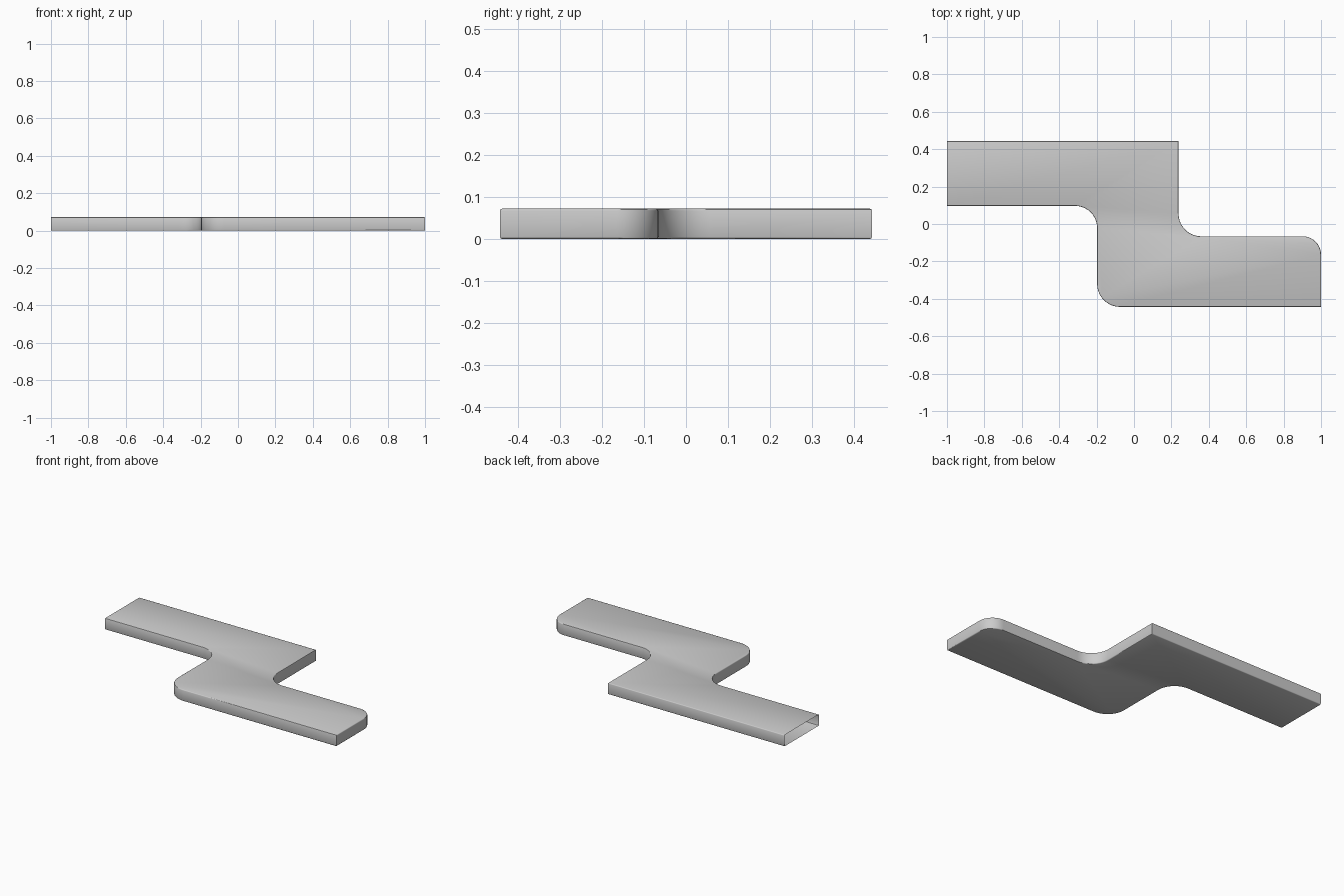
import bpy, bmesh
from math import sin, cos, pi

if "Cube" in bpy.data.objects:
    bpy.data.objects.remove(bpy.data.objects["Cube"])

HEIGHT, BEVEL, STEPS = 0.072, 0.005, 10

# Stepped outline, counter-clockwise: x, y, corner radius
CORNERS = [(-1, 0.443, 0), (-1, 0.097, 0), (-0.197, 0.097, 0.118),
           (-0.197, -0.443, 0.122), (1, -0.443, 0), (1, -0.066, 0.098),
           (0.238, -0.066, 0.122), (0.238, 0.443, 0)]


def rounded_outline(corners):
    """Replace each right-angled corner with a quarter arc of its radius."""
    pts = []
    for i, (x, y, r) in enumerate(corners):
        if r == 0:
            pts.append((x, y))
            continue
        px, py, _ = corners[i - 1]
        nx, ny, _ = corners[(i + 1) % len(corners)]
        sign = lambda v: (v > 1e-6) - (v < -1e-6)
        a = (sign(px - x), sign(py - y))
        b = (sign(nx - x), sign(ny - y))
        for k in range(STEPS + 1):
            t = k / STEPS * pi / 2
            u, v = r * (1 - sin(t)), r * (1 - cos(t))
            pts.append((x + a[0] * u + b[0] * v, y + a[1] * u + b[1] * v))
    return pts


# Solid plate from the outline
bm = bmesh.new()
base = bm.faces.new([bm.verts.new((x, y, 0)) for x, y in rounded_outline(CORNERS)])
ext = bmesh.ops.extrude_face_region(bm, geom=[base], use_keep_orig=True)
bmesh.ops.translate(bm, vec=(0, 0, HEIGHT),
                    verts=[g for g in ext["geom"] if isinstance(g, bmesh.types.BMVert)])
bmesh.ops.recalc_face_normals(bm, faces=bm.faces)

# Slightly softened rims along top and bottom, leaving the left end plain
at_left = lambda item: all(v.co.x < -0.9999 for v in item.verts)
rims = [e for e in bm.edges
        if abs(e.verts[0].co.z - e.verts[1].co.z) < 1e-6 and not at_left(e)]
bmesh.ops.bevel(bm, geom=rims, offset=BEVEL, segments=2, profile=0.5, affect='EDGES')

# Open left end
bmesh.ops.delete(bm, geom=[f for f in bm.faces if at_left(f)], context='FACES_ONLY')
bmesh.ops.recalc_face_normals(bm, faces=bm.faces)
top = max(bm.faces, key=lambda f: f.calc_center_median().z)
if top.normal.z < 0:
    bmesh.ops.reverse_faces(bm, faces=bm.faces)

mesh = bpy.data.meshes.new("stepped_plate")
bm.to_mesh(mesh)
bm.free()
plate = bpy.data.objects.new("stepped_plate", mesh)
bpy.context.collection.objects.link(plate)
bpy.context.view_layer.objects.active = plate
plate.select_set(True)
bpy.ops.object.shade_smooth_by_angle(angle=pi / 4)
